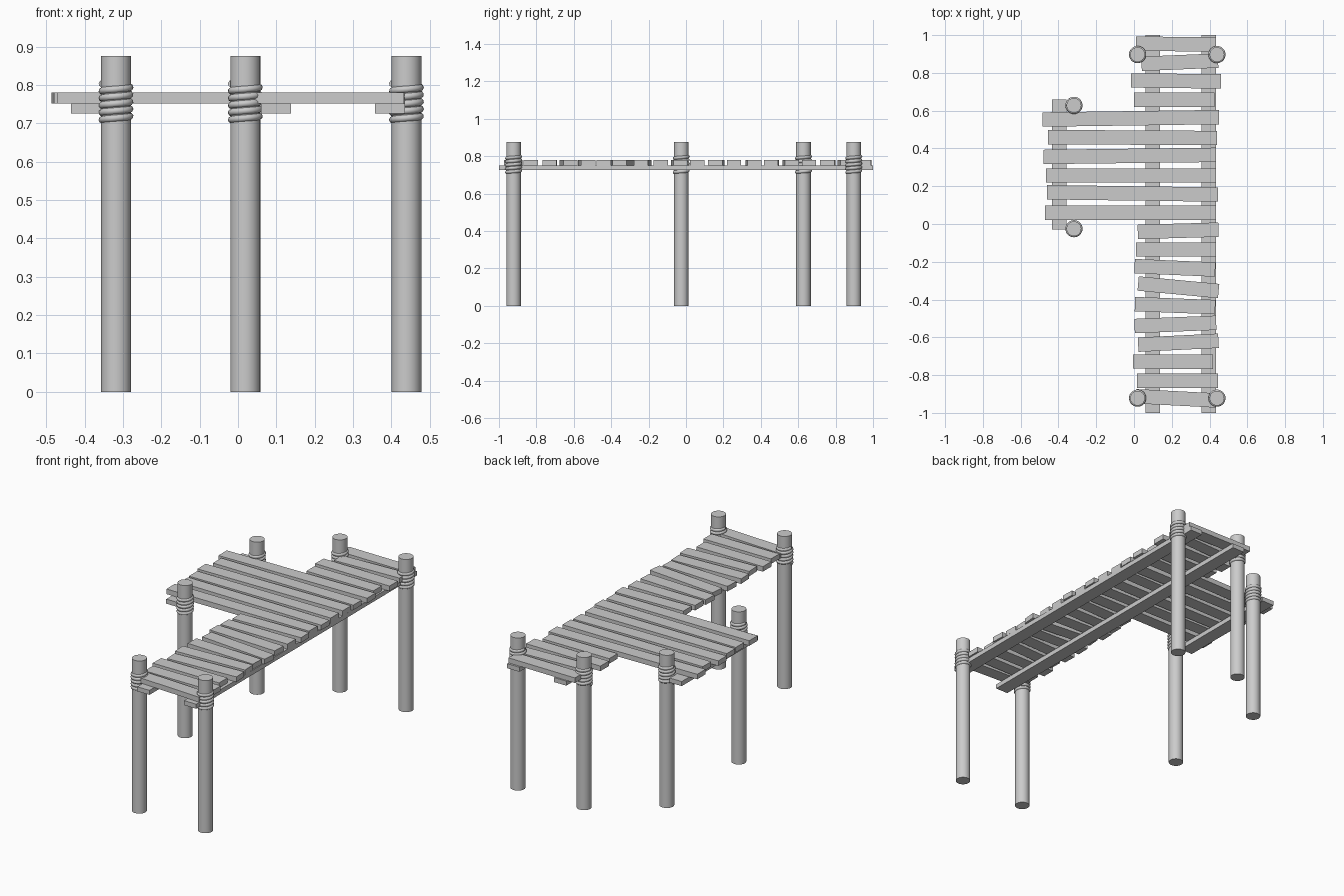
import bpy
from math import sin, cos, pi, atan2, hypot, radians

if "Cube" in bpy.data.objects:
    bpy.data.objects.remove(bpy.data.objects["Cube"])

POST_R, POST_H = 0.039, 0.876
BEAM_Z, PLANK_Z, TOP_Z = 0.725, 0.751, 0.78


def box(name, center, size, turn=0.0):
    bpy.ops.mesh.primitive_cube_add(size=1, location=center, rotation=(0, 0, turn))
    ob = bpy.context.object
    ob.name = name
    ob.scale = size
    bpy.ops.object.transform_apply(location=False, rotation=False, scale=True)
    return ob


def rope(name, x, y):
    # helical lashing wound around a post
    turns, steps, radius = 5, 28, 0.036
    n = turns * steps
    curve = bpy.data.curves.new(name, 'CURVE')
    curve.dimensions = '3D'
    curve.bevel_depth = 0.0095
    curve.bevel_resolution = 2
    curve.use_fill_caps = True
    spline = curve.splines.new('POLY')
    spline.points.add(n)
    for i, p in enumerate(spline.points):
        a = 2 * pi * i / steps + pi
        p.co = (radius * cos(a), radius * sin(a), 0.709 + 0.094 * i / n, 1)
    ob = bpy.data.objects.new(name, curve)
    ob.location = (x, y, 0)
    bpy.context.collection.objects.link(ob)
    bpy.ops.object.select_all(action='DESELECT')
    ob.select_set(True)
    bpy.context.view_layer.objects.active = ob
    bpy.ops.object.convert(target='MESH')
    bpy.ops.object.shade_smooth_by_angle(angle=radians(60))


# posts with rope lashings
posts = [(0.019, 0.897), (0.439, 0.897), (-0.318, 0.628),
         (-0.318, -0.025), (0.019, -0.922), (0.439, -0.922)]
for i, (x, y) in enumerate(posts, 1):
    bpy.ops.mesh.primitive_cylinder_add(vertices=32, radius=POST_R, depth=POST_H,
                                        location=(x, y, POST_H / 2))
    bpy.context.object.name = f"post_{i}"
    bpy.ops.object.shade_smooth_by_angle(angle=radians(40))
    rope(f"rope_{i}", x, y)

# support beams running along y: x centre, y start, y end
for i, (x, y0, y1) in enumerate([(0.099, -1, 1), (0.396, -1, 1), (-0.396, -0.03, 0.66)], 1):
    box(f"beam_{i}", (x, (y0 + y1) / 2, (BEAM_Z + PLANK_Z) / 2),
        (0.078, y1 - y0, PLANK_Z - BEAM_Z))

# deck planks: left x, left y, right x, right y
planks = [
    (0.01, 0.955, 0.435, 0.95), (0.04, 0.848, 0.445, 0.865),
    (-0.015, 0.76, 0.46, 0.755), (0.0, 0.658, 0.425, 0.658),
    (-0.485, 0.553, 0.45, 0.566), (-0.455, 0.46, 0.44, 0.455),
    (-0.48, 0.355, 0.435, 0.366), (-0.465, 0.257, 0.435, 0.257),
    (-0.46, 0.168, 0.445, 0.156), (-0.47, 0.06, 0.435, 0.06),
    (0.02, -0.042, 0.447, -0.03), (0.01, -0.135, 0.435, -0.135),
    (0.003, -0.223, 0.43, -0.241), (0.022, -0.315, 0.448, -0.355),
    (0.005, -0.424, 0.43, -0.44), (0.003, -0.54, 0.435, -0.523),
    (0.022, -0.639, 0.447, -0.618), (-0.005, -0.728, 0.418, -0.73),
    (0.015, -0.83, 0.445, -0.83), (0.01, -0.912, 0.435, -0.934),
]
for i, (x0, y0, x1, y1) in enumerate(planks, 1):
    box(f"plank_{i}", ((x0 + x1) / 2, (y0 + y1) / 2, (PLANK_Z + TOP_Z) / 2),
        (hypot(x1 - x0, y1 - y0), 0.076, TOP_Z - PLANK_Z), atan2(y1 - y0, x1 - x0))
